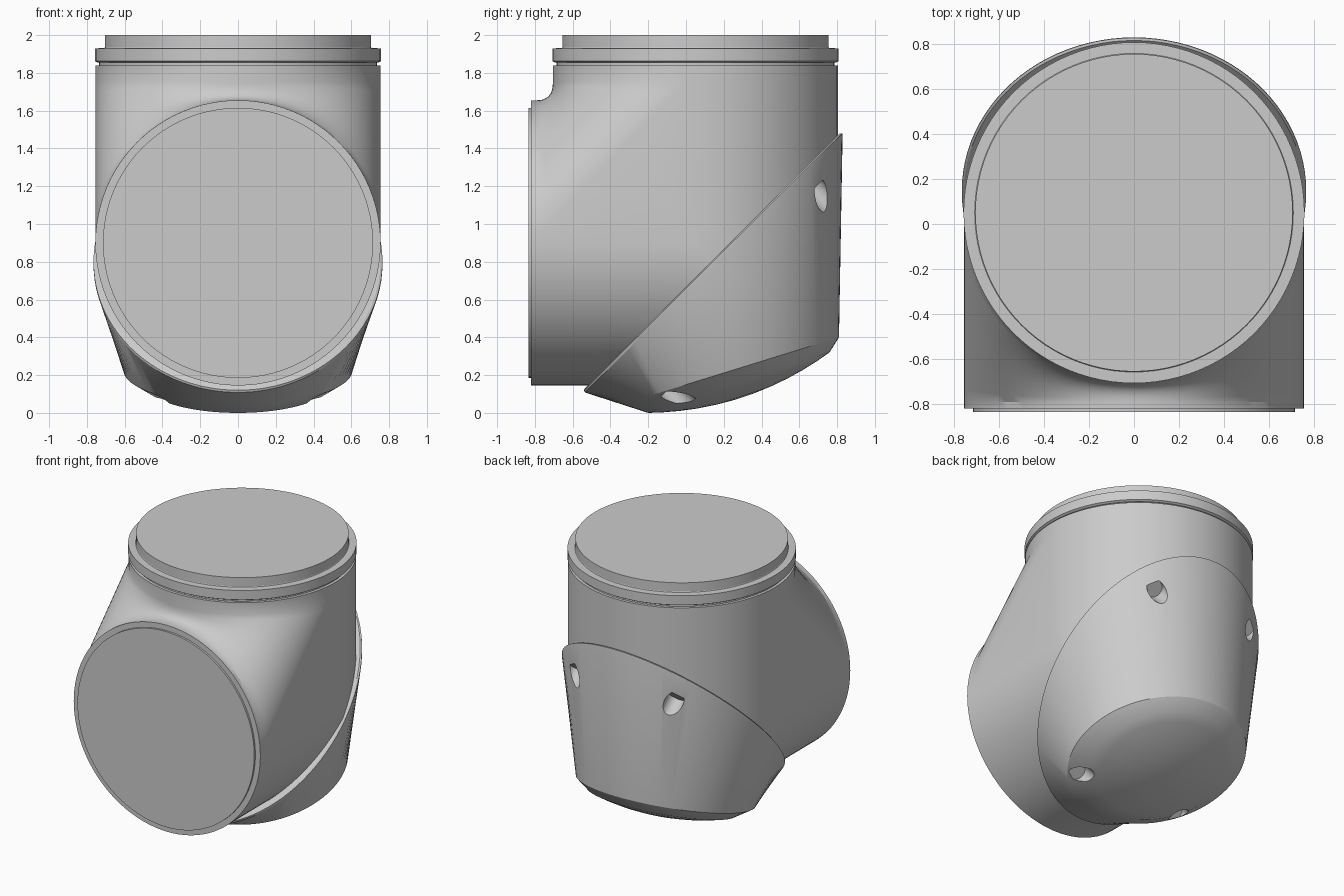
import bpy, bmesh, math
from mathutils import Vector

if "Cube" in bpy.data.objects:
    bpy.data.objects.remove(bpy.data.objects["Cube"])

N = 96
R = 0.755
AY, AZ = 0.05, 0.90          # crossing point of the two tube axes
ANGLES = [2 * math.pi * i / N for i in range(N)]
OUT = Vector((0, 1, -1)).normalized()     # cap direction
CAP_CO = Vector((0, 0.145, 0.795))


def finish(name, bm, angle=30):
    bmesh.ops.recalc_face_normals(bm, faces=bm.faces[:])
    me = bpy.data.meshes.new(name)
    bm.to_mesh(me)
    bm.free()
    ob = bpy.data.objects.new(name, me)
    bpy.context.collection.objects.link(ob)
    smooth(ob, angle)
    return ob


def smooth(ob, angle=30):
    bpy.ops.object.select_all(action='DESELECT')
    ob.select_set(True)
    bpy.context.view_layer.objects.active = ob
    bpy.ops.object.shade_smooth_by_angle(angle=math.radians(angle))


def loft(rings):
    """Skin a list of point rings and close both ends."""
    bm = bmesh.new()
    vs = [[bm.verts.new(p) for p in ring] for ring in rings]
    for a, b in zip(vs, vs[1:]):
        n = len(a)
        for i in range(n):
            j = (i + 1) % n
            bm.faces.new((a[i], a[j], b[j], b[i]))
    bm.faces.new(vs[0])
    bm.faces.new(vs[-1])
    return bm


def lathe(name, profile, place):
    """Profile of (radius, height); place maps (x, s, h) to a point."""
    rings = [[place(r * math.cos(t), r * math.sin(t), h) for t in ANGLES]
             for r, h in profile]
    return finish(name, loft(rings))


# Elbow body: the upright tube bends into the front tube, with a filled inner corner
STEPS = 12


def body_path(t):
    x, s = R * math.cos(t), R * math.sin(t)
    top = Vector((x, AY + s, 1.75))
    front = Vector((x, -0.79, AZ - s))
    corner = Vector((x, AY + s, AZ - s))
    mid = (top + front) / 2
    pts = [Vector((x, AY + s, 1.84)), top]
    for i in range(1, STEPS):
        f = i / STEPS
        if s > -1e-4:
            p = top.lerp(corner, 2 * f) if f <= 0.5 else corner.lerp(front, 2 * f - 1)
        else:
            c = mid.lerp(corner, abs(s / R) ** 6)
            p = top * (1 - f) ** 2 + c * 2 * f * (1 - f) + front * f * f
        pts.append(p)
    return pts + [front, Vector((x, -0.82, AZ - s))]


paths = [body_path(t) for t in ANGLES]
bm = loft([list(ring) for ring in zip(*paths)])
bmesh.ops.bisect_plane(bm, geom=bm.verts[:] + bm.edges[:] + bm.faces[:],
                       plane_co=CAP_CO, plane_no=OUT, clear_outer=True)
bmesh.ops.holes_fill(bm, edges=[e for e in bm.edges if e.is_boundary], sides=0)
finish("elbow_body", bm)

# Stepped top flange with a groove below the seal ring
upright = lambda x, s, h: Vector((x, AY + s, h))
lathe("flange_groove", [(0.735, 1.80), (0.735, 1.88)], upright)
lathe("flange_ring", [(0.745, 1.855), (0.757, 1.862), (0.757, 1.93), (0.715, 1.931)], upright)
lathe("top_plate", [(0.715, 1.92), (0.705, 1.935), (0.705, 2.0)], upright)

# Front mounting plate
lathe("front_plate", [(0.715, -0.80), (0.715, -0.834)],
      lambda x, s, h: Vector((x, h, AZ + s)))


# Slanted end cap: ellipses between a front-low and a back-high point
def ellipse(front, back, half_width, scale=1.0, bulge=0.0):
    f, b = Vector((0, *front)), Vector((0, *back))
    c, d = (f + b) / 2, (b - f) / 2
    n = Vector((0, d.z, -d.y)).normalized() * bulge
    return [c + n + d * (scale * math.cos(t)) +
            Vector((half_width * scale * math.sin(t), 0, 0)) for t in ANGLES]


end = ((-0.2, 0.0), (0.76, 0.32), 0.50)
rings = [ellipse((-0.535, 0.13), (0.815, 1.48), 0.755),
         ellipse((-0.54, 0.12), (0.827, 1.48), 0.765),
         ellipse((-0.535, 0.108), (0.829, 1.467), 0.765),
         ellipse((-0.34, 0.045), (0.81, 0.40), 0.605),
         ellipse(*end)]
rings += [ellipse(*end, scale=k, bulge=0.08 * (1 - k * k))
          for k in (0.85, 0.68, 0.5, 0.3, 0.1)]
cap = finish("end_cap", loft(rings), 25)


# Screw pockets bored into the cap, mirrored left and right
def pocket(x, y, z, depth=0.07, r=0.062):
    seat = Vector((x, y, z)) - OUT * depth
    a, u = Vector((1, 0, 0)), Vector((0, 1, 1)).normalized()
    circle = [a * (r * math.cos(k * math.pi / 12)) + u * (r * math.sin(k * math.pi / 12))
              for k in range(24)]
    bore = finish("pocket_cutter", loft([[seat + OUT * h + p for p in circle]
                                         for h in (0, 0.6)]))
    bore.hide_render = True
    mod = cap.modifiers.new("pocket", 'BOOLEAN')
    mod.operation, mod.object, mod.solver = 'DIFFERENCE', bore, 'EXACT'
    bpy.context.view_layer.objects.active = cap
    bpy.ops.object.modifier_apply(modifier=mod.name)
    bpy.data.objects.remove(bore)


for side in (-1, 1):
    pocket(side * 0.40, 0.73, 1.14)
    pocket(side * 0.42, -0.04, 0.08)
smooth(cap, 25)
